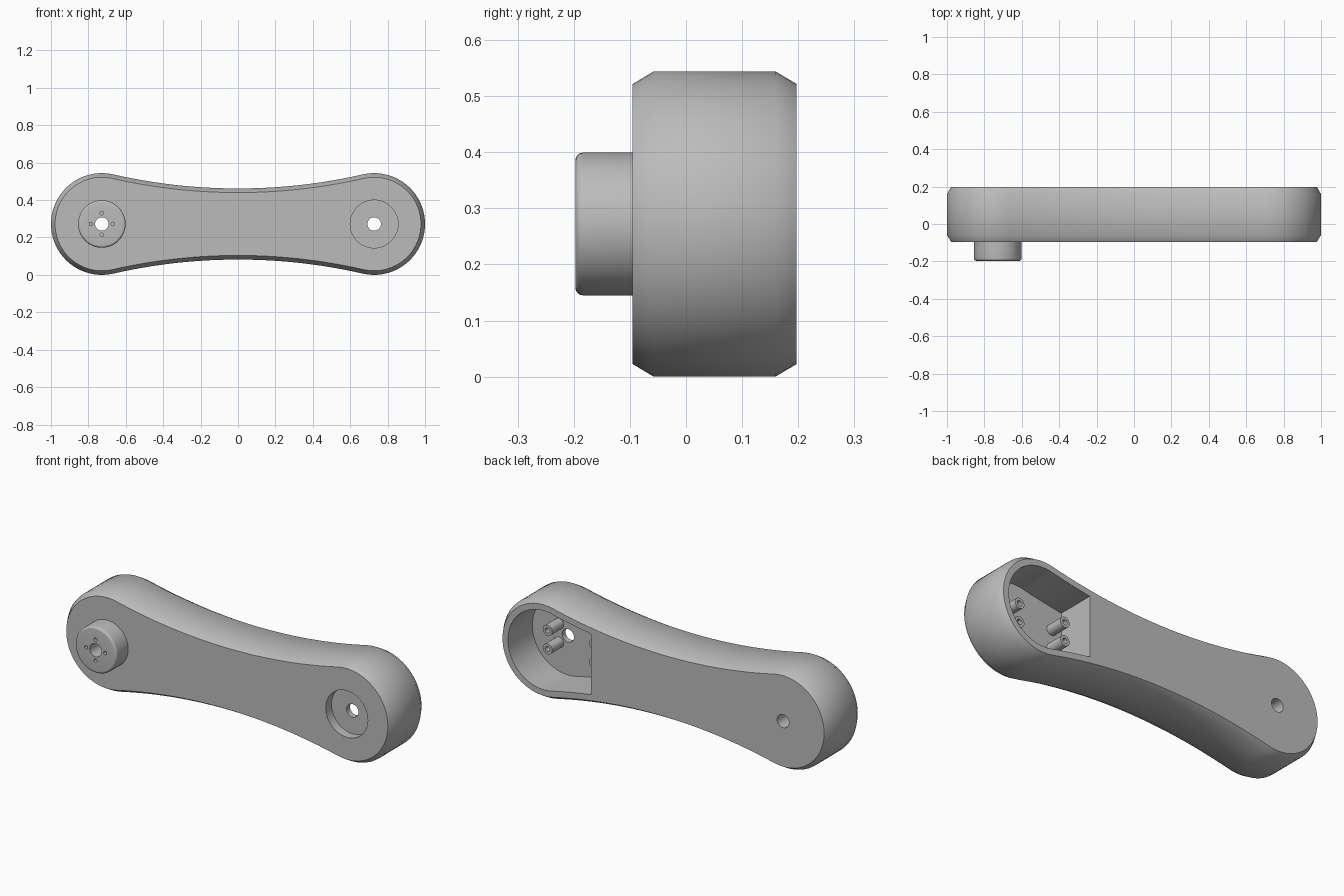
import bpy, bmesh, math
from mathutils import Vector

if "Cube" in bpy.data.objects:
    bpy.data.objects.remove(bpy.data.objects["Cube"])

MID = 0.272              # height of the long axis
END_X, END_R = 0.728, 0.272
WAIST = 0.19             # half height at the middle
FRONT, BACK = -0.095, 0.197
BORE = 0.036
# radius of the concave arc tangent to both end circles
WAIST_R = (END_X**2 + WAIST**2 - END_R**2) / (2 * (END_R - WAIST))
WAIST_Z = WAIST + WAIST_R
TANGENT = math.atan2(WAIST_Z, -END_X)   # tangent direction seen from the +x end

grey = bpy.data.materials.new("mid_grey")
grey.use_nodes = True
colour = (0.5, 0.5, 0.5, 1)
grey.diffuse_color = colour
grey.node_tree.nodes["Principled BSDF"].inputs["Base Color"].default_value = colour


def finish(name, bm):
    bmesh.ops.recalc_face_normals(bm, faces=bm.faces)
    mesh = bpy.data.meshes.new(name)
    bm.to_mesh(mesh)
    bm.free()
    mesh.materials.append(grey)
    obj = bpy.data.objects.new(name, mesh)
    bpy.context.collection.objects.link(obj)
    return obj


def activate(obj):
    bpy.ops.object.select_all(action="DESELECT")
    obj.select_set(True)
    bpy.context.view_layer.objects.active = obj


def smooth(obj):
    activate(obj)
    bpy.ops.object.shade_smooth_by_angle(angle=math.radians(35))


def loft(name, sections):
    """Prism along y from (outline, y) sections."""
    bm = bmesh.new()
    rings = [[bm.verts.new((x, y, MID + z)) for x, z in pts] for pts, y in sections]
    n = len(rings[0])
    for a, b in zip(rings, rings[1:]):
        for i in range(n):
            j = (i + 1) % n
            bm.faces.new((a[i], a[j], b[j], b[i]))
    bm.faces.new(rings[0])
    bm.faces.new(rings[-1])
    return finish(name, bm)


def lathe(name, profile, x, z, sides=48):
    """Spin a closed (radius, y) profile round a y axis at x, z."""
    bm = bmesh.new()
    rings = [[bm.verts.new((x + r * math.cos(math.tau * i / sides), y,
                            z + r * math.sin(math.tau * i / sides)))
              for i in range(sides)] for r, y in profile]
    for a, b in zip(rings, rings[1:] + rings[:1]):
        for i in range(sides):
            j = (i + 1) % sides
            bm.faces.new((a[i], a[j], b[j], b[i]))
    return finish(name, bm)


def circle(x, z, r, sides=48):
    return [(x + r * math.cos(math.tau * i / sides), z + r * math.sin(math.tau * i / sides))
            for i in range(sides)]


def cut(obj, cutter):
    cutter.hide_render = True
    activate(obj)
    mod = obj.modifiers.new("cut", "BOOLEAN")
    mod.operation = "DIFFERENCE"
    mod.solver = "EXACT"
    mod.object = cutter
    bpy.ops.object.modifier_apply(modifier=mod.name)
    bpy.data.objects.remove(cutter)


def end_arc(inset, steps=40):
    r = END_R - inset
    return [(END_X + r * math.cos(a), r * math.sin(a))
            for a in (-TANGENT + 2 * TANGENT * i / steps for i in range(steps + 1))]


def waist_arc(inset, x_start, x_end, steps):
    """Upper concave side, end points left out at the start."""
    r = WAIST_R + inset
    xs = [x_start + (x_end - x_start) * i / steps for i in range(1, steps + 1)]
    return [(x, WAIST_Z - math.sqrt(r * r - x * x)) for x in xs]


def arm_outline(inset):
    arc = end_arc(inset)
    x0 = arc[-1][0]
    top = waist_arc(inset, x0, -x0, 24)[:-1]
    half = arc + top
    return half + [(-x, -z) for x, z in half]


def pocket_outline(inset, flat_x):
    arc = end_arc(inset)
    side = waist_arc(inset, arc[-1][0], flat_x, 8)
    return arc + side + [(x, -z) for x, z in reversed(side)]


# Chamfered arm
CH_IN, CH_Y = 0.022, 0.037
arm = loft("arm_body", [(arm_outline(CH_IN), FRONT), (arm_outline(0), FRONT + CH_Y),
                        (arm_outline(0), BACK - CH_Y), (arm_outline(CH_IN), BACK)])

# Rear pocket, front recess and the two through bores
FLOOR = -0.015
cut(arm, loft("pocket_cutter", [(pocket_outline(0.055, 0.44), y) for y in (FLOOR, 0.3)]))
cut(arm, loft("recess_cutter", [(circle(END_X, 0, 0.128), y) for y in (-0.2, -0.045)]))
for x in (-END_X, END_X):
    cut(arm, loft("bore_cutter", [(circle(x, 0, BORE), y) for y in (-0.3, 0.3)]))
smooth(arm)

# Round boss with a filleted rim and four screw holes
tip = -0.197
fillet = 0.013
rim = [(0.127 - fillet + fillet * math.cos(a), tip + fillet - fillet * math.sin(a))
       for a in (math.pi / 2 * i / 5 for i in range(6))]
boss = lathe("front_boss", [(BORE, FRONT + 0.001), (0.127, FRONT + 0.001)] + rim + [(BORE, tip)],
             -END_X, MID)
for dx, dz in ((1, 0), (0, 1), (-1, 0), (0, -1)):
    hole = circle(-END_X + 0.058 * dx, 0.058 * dz, 0.0095, 16)
    cut(boss, loft("screw_cutter", [(hole, y) for y in (-0.3, -0.11)]))
smooth(boss)

# Hollow mounting pegs on the pocket floor
for side, x in (("outer", END_X + 0.055), ("inner", END_X - 0.227)):
    for level, dz in (("upper", 0.051), ("lower", -0.051)):
        top = FLOOR + 0.1
        peg = lathe(f"{side}_{level}_peg",
                    [(0.014, FLOOR - 0.005), (0.029, FLOOR - 0.005), (0.029, top), (0.014, top)],
                    x, MID + dz, 24)
        smooth(peg)
